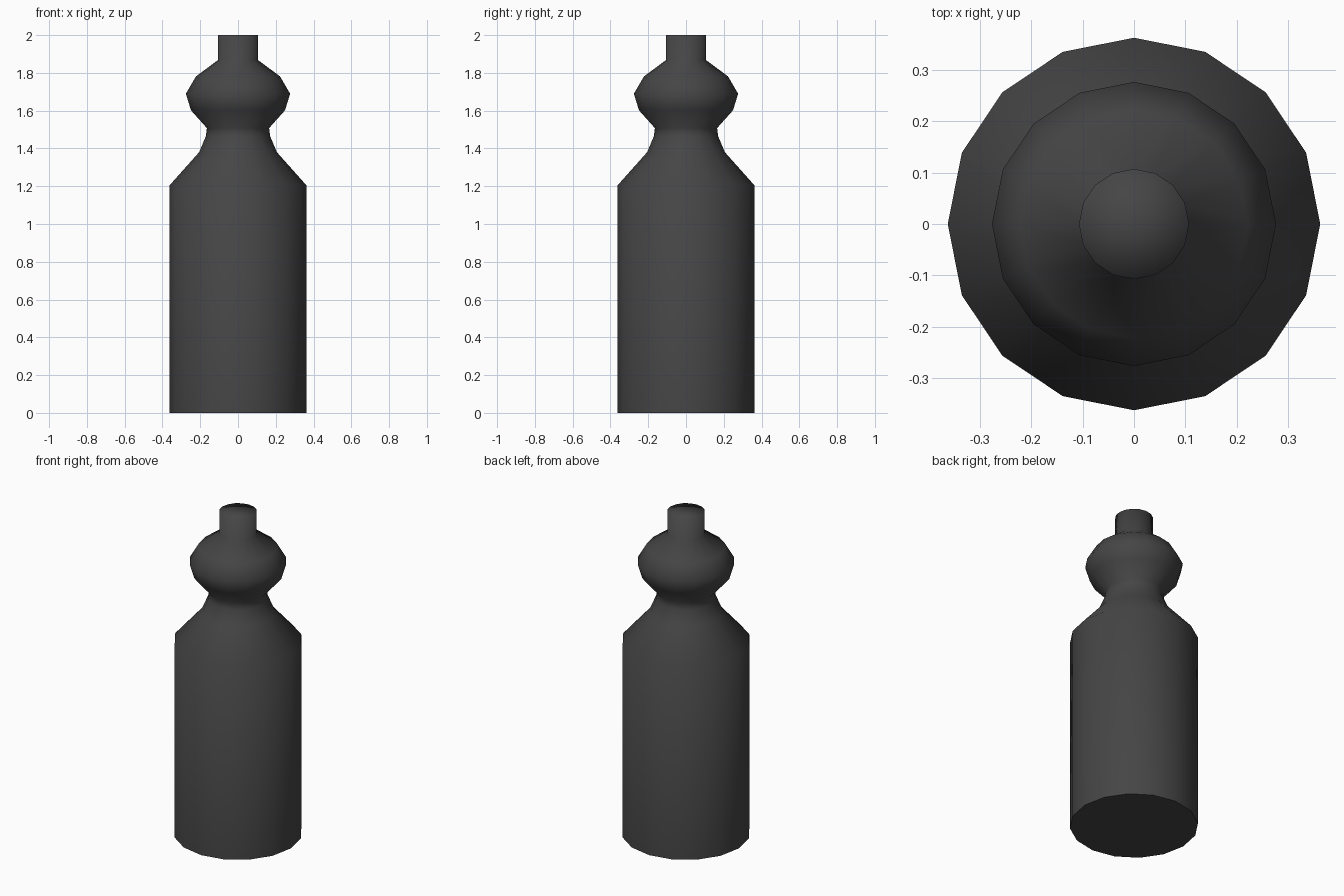
import bpy
import bmesh
from math import cos, sin, tau

cube = bpy.data.objects.get("Cube")
if cube:
    bpy.data.objects.remove(cube, do_unlink=True)

SIDES = 16

# Dark matte material
dark = bpy.data.materials.new("charcoal")
dark.use_nodes = True
colour = (0.06, 0.06, 0.06, 1.0)
dark.diffuse_color = colour
bsdf = dark.node_tree.nodes["Principled BSDF"]
bsdf.inputs["Base Color"].default_value = colour
bsdf.inputs["Roughness"].default_value = 0.8

# Outline as (radius, height): body, shoulder, neck, bulb, nozzle
profile = [
    (0.362, 0.0), (0.362, 1.205),
    (0.206, 1.38), (0.170, 1.465), (0.165, 1.508),
    (0.249, 1.602), (0.276, 1.69), (0.222, 1.782),
    (0.107, 1.867), (0.107, 2.0),
]


def lathe(name, outline, material):
    """Revolve an outline around z, closed at both ends."""
    bm = bmesh.new()
    rings = []
    for r, z in outline:
        rings.append([bm.verts.new((r * cos(tau * i / SIDES), r * sin(tau * i / SIDES), z))
                      for i in range(SIDES)])
    for low, high in zip(rings, rings[1:]):
        for i in range(SIDES):
            j = (i + 1) % SIDES
            bm.faces.new((low[i], low[j], high[j], high[i]))
    # Softly shaded fan on the nozzle
    centre = bm.verts.new((0, 0, outline[-1][1]))
    for i in range(SIDES):
        bm.faces.new((rings[-1][i], rings[-1][(i + 1) % SIDES], centre))
    for face in bm.faces:
        face.smooth = True
    # Flat base with a crisp rim
    base = bm.faces.new(rings[0][::-1])
    for edge in base.edges:
        edge.smooth = False
    mesh = bpy.data.meshes.new(name)
    bm.to_mesh(mesh)
    bm.free()
    mesh.materials.append(material)
    obj = bpy.data.objects.new(name, mesh)
    bpy.context.collection.objects.link(obj)
    return obj


lathe("bottle", profile, dark)
